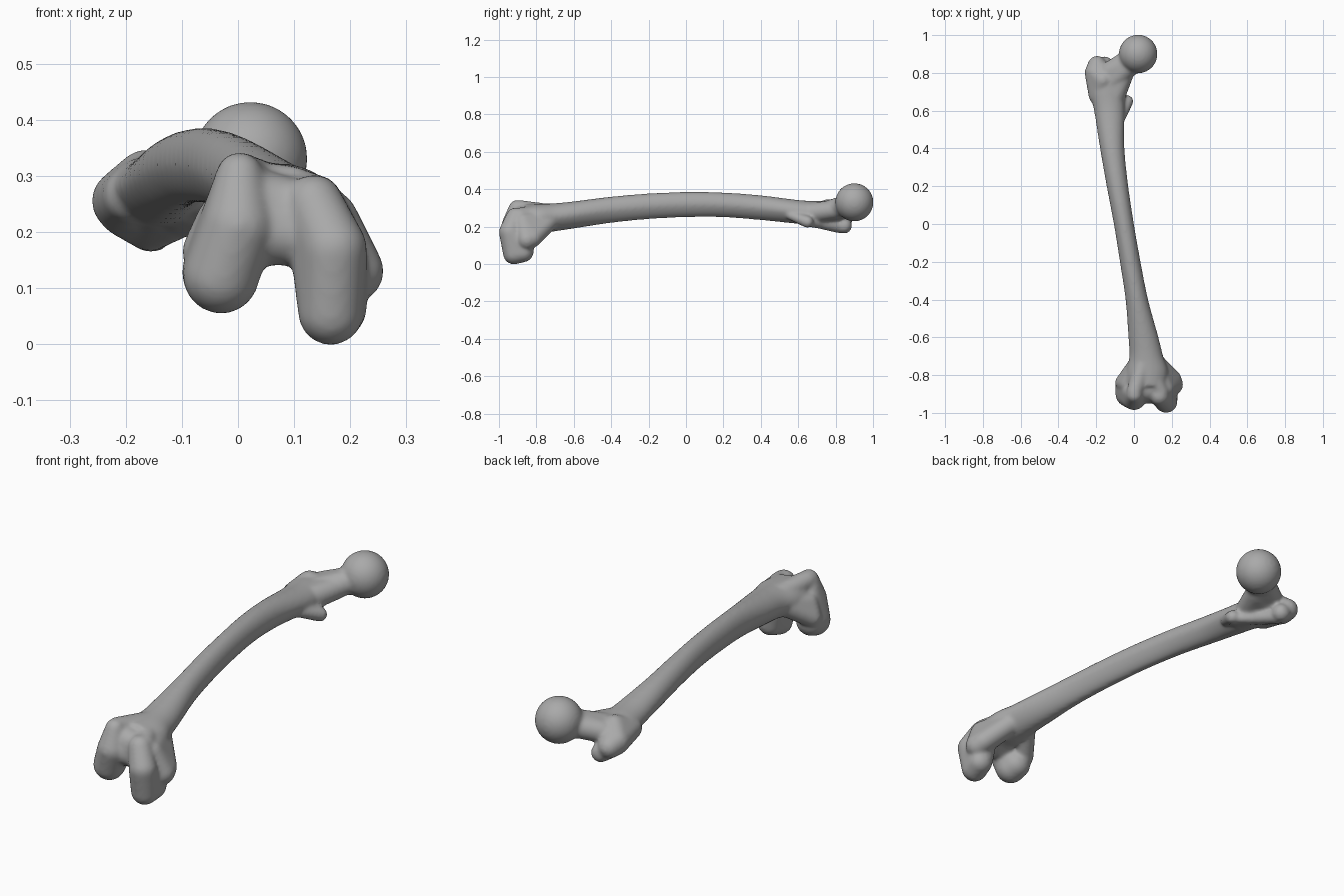
import bpy, bmesh, math
from mathutils import Vector

cube = bpy.data.objects.get("Cube")
if cube:
    bpy.data.objects.remove(cube, do_unlink=True)

bone = bpy.data.materials.new("bone grey")
bone.use_nodes = True
bone.diffuse_color = (0.4, 0.4, 0.4, 1)
bone.node_tree.nodes["Principled BSDF"].inputs["Base Color"].default_value = (0.4, 0.4, 0.4, 1)
parts = []


def add(name, bm):
    bmesh.ops.recalc_face_normals(bm, faces=bm.faces)
    mesh = bpy.data.meshes.new(name)
    bm.to_mesh(mesh)
    bm.free()
    obj = bpy.data.objects.new(name, mesh)
    bpy.context.collection.objects.link(obj)
    parts.append(obj)


def hull(name, balls):
    """Convex skin stretched over balls given as (x, y, z, radius)."""
    bm = bmesh.new()
    for x, y, z, r in balls:
        new = bmesh.ops.create_icosphere(bm, subdivisions=4, radius=r)["verts"]
        bmesh.ops.translate(bm, verts=new, vec=(x, y, z))
    if len(balls) > 1:
        out = bmesh.ops.convex_hull(bm, input=bm.verts)
        inner = [v for v in out["geom_interior"] if isinstance(v, bmesh.types.BMVert)]
        bmesh.ops.delete(bm, geom=inner, context='VERTS')
    add(name, bm)


def catmull(a, b, c, d, t):
    return b + 0.5 * t * (c - a + t * (2*a - 5*b + 4*c - d + t * (3*(b - c) + d - a)))


def shaft(name, stations, sides=32, steps=6):
    """Smooth loft through cross-sections (y, x min, x max, z min, z max)."""
    pts = [Vector(s) for s in stations]
    pts = [pts[0]] + pts + [pts[-1]]
    rows = [catmull(*pts[i:i + 4], k / steps)
            for i in range(len(pts) - 3) for k in range(steps)] + [pts[-1]]
    bm = bmesh.new()
    rings = []
    for y, x0, x1, z0, z1 in rows:
        ring = []
        for k in range(sides):
            a = math.tau * k / sides
            # The underside narrows toward a low ridge
            pinch = 1 - 0.2 * max(0, -math.sin(a))
            ring.append(bm.verts.new(((x0 + x1) / 2 + math.cos(a) * pinch * (x1 - x0) / 2, y,
                                      (z0 + z1) / 2 + math.sin(a) * (z1 - z0) / 2)))
        rings.append(ring)
    for a, b in zip(rings, rings[1:]):
        for k in range(sides):
            n = (k + 1) % sides
            bm.faces.new((a[k], a[n], b[n], b[k]))
    bm.faces.new(rings[0])
    bm.faces.new(rings[-1])
    add(name, bm)


# Long bowed shaft, flaring at both ends
shaft("shaft", [
    (-0.86, -0.04, 0.17, 0.17, 0.32), (-0.78, -0.04, 0.18, 0.165, 0.322),
    (-0.7, -0.025, 0.155, 0.175, 0.325), (-0.6, -0.03, 0.13, 0.19, 0.335),
    (-0.4, -0.045, 0.075, 0.22, 0.36), (-0.2, -0.075, 0.035, 0.24, 0.377),
    (0, -0.107, 0, 0.25, 0.385), (0.2, -0.145, -0.03, 0.25, 0.382),
    (0.4, -0.18, -0.05, 0.235, 0.367), (0.6, -0.212, -0.05, 0.215, 0.342),
    (0.7, -0.235, -0.055, 0.21, 0.337), (0.78, -0.235, -0.08, 0.22, 0.335)])

# Ball head and neck
hull("head", [(0.022, 0.9, 0.33, 0.102)])
hull("neck", [(-0.12, 0.75, 0.28, 0.056), (-0.13, 0.81, 0.285, 0.05),
              (0.0, 0.86, 0.315, 0.056), (-0.02, 0.88, 0.31, 0.05)])
hull("neck_root", [(-0.1, 0.68, 0.275, 0.055), (-0.15, 0.78, 0.28, 0.055), (-0.05, 0.8, 0.29, 0.05)])

# Greater and lesser trochanters with the crest between them
hull("greater_trochanter", [(-0.205, 0.8, 0.255, 0.056), (-0.19, 0.68, 0.265, 0.05),
                            (-0.165, 0.76, 0.297, 0.05), (-0.195, 0.84, 0.24, 0.05)])
hull("trochanter_tip", [(-0.2, 0.8, 0.24, 0.05), (-0.155, 0.846, 0.205, 0.042), (-0.18, 0.75, 0.24, 0.04)])
hull("trochanter_crest", [(-0.155, 0.82, 0.2, 0.035), (-0.11, 0.73, 0.215, 0.03), (-0.14, 0.7, 0.24, 0.035)])
hull("lower_crest", [(-0.11, 0.73, 0.215, 0.028), (-0.05, 0.65, 0.225, 0.026), (-0.1, 0.6, 0.25, 0.03)])
hull("lesser_trochanter", [(-0.035, 0.65, 0.225, 0.032), (-0.08, 0.62, 0.25, 0.03), (-0.07, 0.56, 0.26, 0.025)])

# Knee end: two condyles, bridge and side bumps
hull("left_condyle", [(0.165, -0.92, 0.056, 0.058), (0.175, -0.87, 0.065, 0.055),
                      (0.165, -0.865, 0.12, 0.055), (0.17, -0.94, 0.17, 0.06),
                      (0.135, -0.91, 0.25, 0.052)])
hull("right_condyle", [(-0.03, -0.9, 0.122, 0.068), (-0.035, -0.87, 0.13, 0.065),
                       (0.0, -0.92, 0.21, 0.065), (0.003, -0.905, 0.3, 0.042)])
hull("condyle_bridge", [(0.03, -0.89, 0.2, 0.06), (0.12, -0.89, 0.2, 0.06),
                        (0.04, -0.88, 0.25, 0.06), (0.1, -0.88, 0.235, 0.06),
                        (0.07, -0.8, 0.24, 0.06)])
hull("left_side_bump", [(0.205, -0.85, 0.13, 0.055), (0.2, -0.82, 0.14, 0.05),
                        (0.16, -0.87, 0.22, 0.055), (0.1, -0.72, 0.24, 0.05)])
hull("right_side_bump", [(-0.055, -0.84, 0.165, 0.045), (-0.03, -0.85, 0.22, 0.045),
                         (0.03, -0.72, 0.25, 0.045)])
hull("front_rim", [(0.003, -0.89, 0.3, 0.042), (0.05, -0.74, 0.27, 0.052), (0.03, -0.85, 0.26, 0.05)])
hull("front_rim_left", [(0.14, -0.89, 0.255, 0.046), (0.08, -0.76, 0.272, 0.05), (0.1, -0.85, 0.25, 0.048)])

# Fuse everything into one smooth skin
body = parts[0]
with bpy.context.temp_override(active_object=body, object=body,
                               selected_objects=parts, selected_editable_objects=parts):
    bpy.ops.object.join()
body.name = "thigh_bone"
remesh = body.modifiers.new("Fuse", 'REMESH')
remesh.mode = 'VOXEL'
remesh.voxel_size = 0.008
soften = body.modifiers.new("Soften", 'SMOOTH')
soften.factor = 0.5
soften.iterations = 10
graph = bpy.context.evaluated_depsgraph_get()
skin = bpy.data.meshes.new_from_object(body.evaluated_get(graph))
body.modifiers.clear()
body.data = skin
skin.materials.clear()
skin.materials.append(bone)
for face in skin.polygons:
    face.use_smooth = True
    face.material_index = 0
